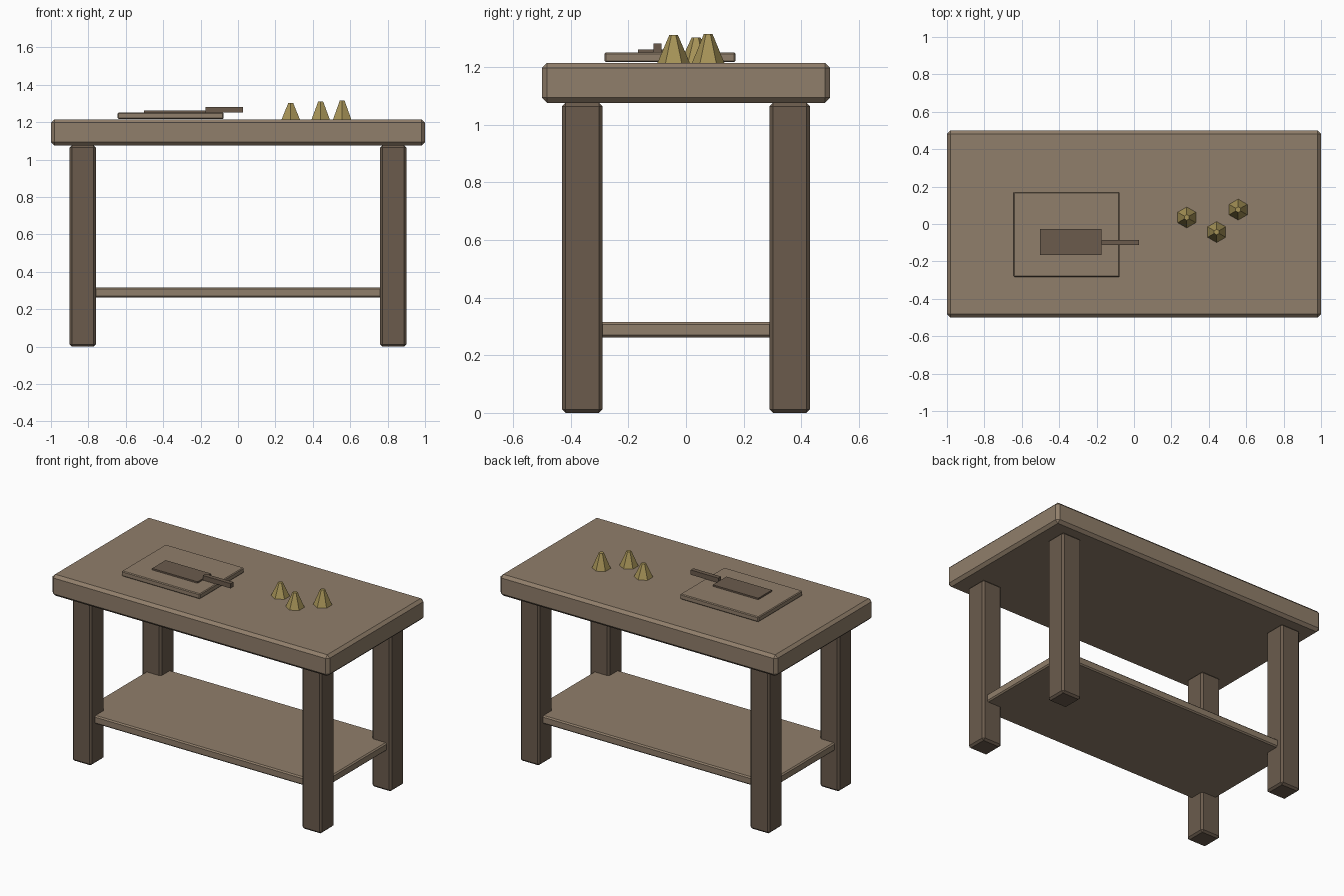
import bpy

cube = bpy.data.objects.get("Cube")
if cube:
    bpy.data.objects.remove(cube, do_unlink=True)


def material(name, rgb):
    m = bpy.data.materials.new(name)
    m.use_nodes = True
    m.diffuse_color = (*rgb, 1)
    m.node_tree.nodes["Principled BSDF"].inputs["Base Color"].default_value = (*rgb, 1)
    return m


light_wood = material("light_wood", (0.28, 0.21, 0.145))
dark_wood = material("dark_wood", (0.145, 0.105, 0.073))
mustard = material("mustard", (0.38, 0.29, 0.095))


def box(name, x, y, z, mat, chamfer=0):
    """Box spanning the given (low, high) ranges, with chamfered edges."""
    spans = (x, y, z)
    bpy.ops.mesh.primitive_cube_add(size=1, location=[(a + b) / 2 for a, b in spans])
    ob = bpy.context.object
    ob.name = name
    ob.scale = [b - a for a, b in spans]
    bpy.ops.object.transform_apply(location=False, rotation=False, scale=True)
    ob.data.materials.append(mat)
    if chamfer:
        bevel = ob.modifiers.new("chamfer", "BEVEL")
        bevel.width = chamfer
        bevel.segments = 1
    return ob


TOP = 1.215

# Table top and lower shelf
box("table_top", (-1, 1), (-0.5, 0.5), (1.076, TOP), light_wood, 0.018)
box("lower_shelf", (-0.87, 0.87), (-0.39, 0.39), (0.262, 0.315), light_wood, 0.008)

# Four legs
for x_name, sx in (("left", 1), ("right", -1)):
    for y_name, sy in (("front", -1), ("back", 1)):
        box(f"{y_name}_{x_name}_leg", sorted((sx * 0.76, sx * 0.9)),
            sorted((sy * 0.29, sy * 0.43)), (0, 1.076), dark_wood, 0.012)

# Cutting board with a cleaver on it
box("cutting_board", (-0.643, -0.077), (-0.283, 0.172), (TOP + 0.002, 1.251), light_wood, 0.005)
box("cleaver_blade", (-0.503, -0.175), (-0.167, -0.027), (1.25, 1.261), dark_wood)
box("cleaver_handle", (-0.175, 0.026), (-0.113, -0.085), (1.251, 1.282), dark_wood)

# Small six-sided cones
for i, (x, y, height) in enumerate(((0.282, 0.035, 0.088), (0.442, -0.043, 0.096),
                                    (0.557, 0.077, 0.1)), 1):
    bpy.ops.mesh.primitive_cone_add(vertices=6, radius1=0.056, radius2=0.015,
                                    depth=height, location=(x, y, TOP + height / 2))
    bpy.context.object.name = f"cone_{i}"
    bpy.context.object.data.materials.append(mustard)
